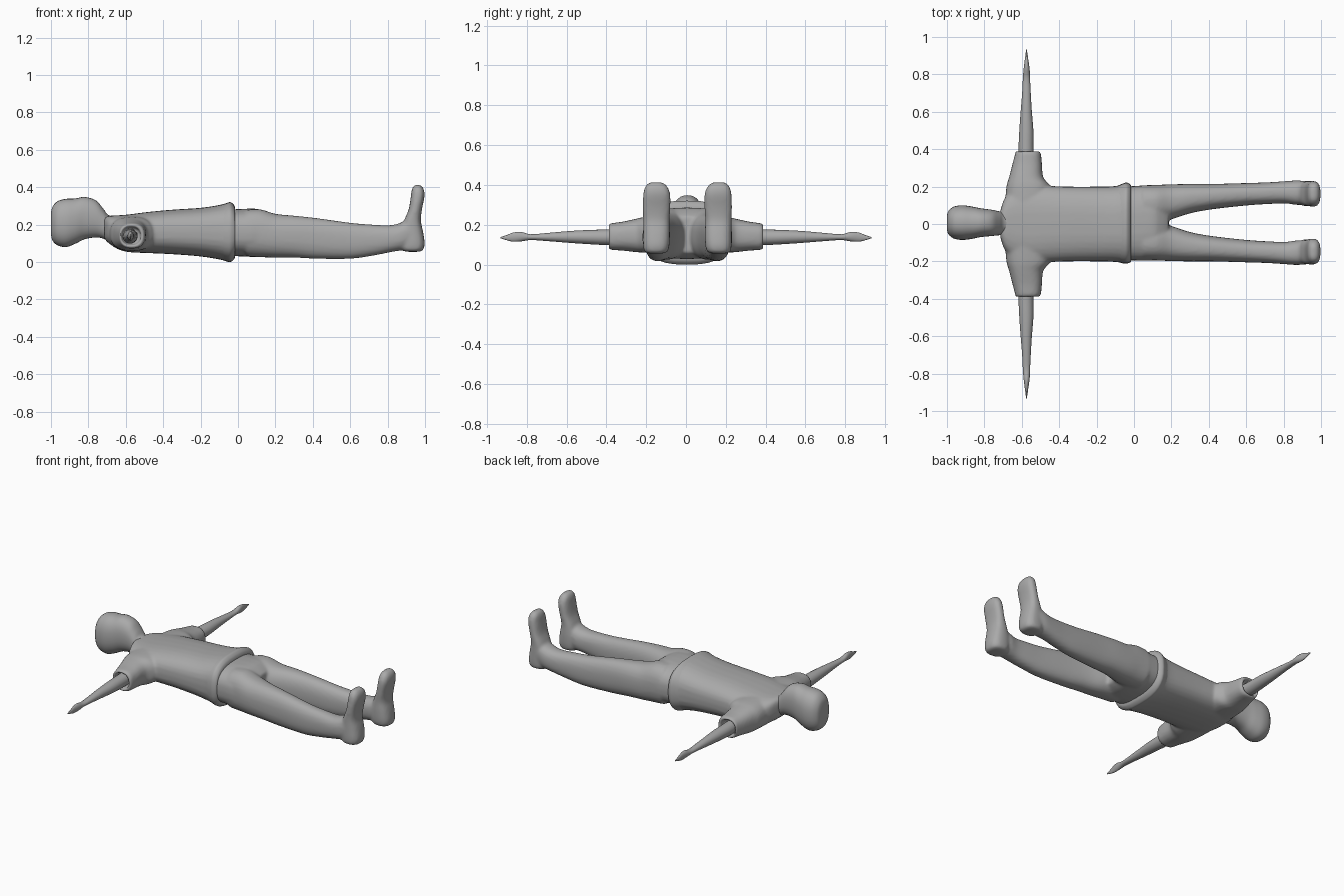
import bpy, bmesh, math
from mathutils import Vector

gray = bpy.data.materials.new("plain gray")
gray.diffuse_color = (0.4, 0.4, 0.4, 1)


def spline(p, steps):
    """Smooth interpolation through the cross-section sizes."""
    out = []
    for i in range(len(p) - 1):
        a, b, c, d = (Vector(p[max(0, min(len(p) - 1, i + k))]) for k in (-1, 0, 1, 2))
        for s in range(steps):
            t = s / steps
            out.append(0.5 * (2 * b + (c - a) * t + (2 * a - 5 * b + 4 * c - d) * t * t
                              + (3 * b - a - 3 * c + d) * t ** 3))
    return out + [Vector(p[-1])]


def loft(name, axis, rings, power=2.3, steps=4, sides=32):
    """Rings are (position, low u, high u, low v, high v); u, v are the other two axes in order."""
    bm = bmesh.new()
    loops = []
    for t, u0, u1, v0, v1 in spline([tuple(r) for r in rings], steps):
        loop = []
        for i in range(sides):
            a = 2 * math.pi * i / sides
            c, s = math.cos(a), math.sin(a)
            u = (u0 + u1) / 2 + (u1 - u0) / 2 * math.copysign(abs(c) ** (2 / power), c)
            v = (v0 + v1) / 2 + (v1 - v0) / 2 * math.copysign(abs(s) ** (2 / power), s)
            co = [u, v]
            co.insert("xyz".index(axis), t)
            loop.append(bm.verts.new(co))
        loops.append(loop)
    for a, b in zip(loops, loops[1:]):
        for i in range(sides):
            j = (i + 1) % sides
            bm.faces.new((a[i], a[j], b[j], b[i]))
    bm.faces.new(loops[0])
    bm.faces.new(loops[-1])
    bmesh.ops.recalc_face_normals(bm, faces=bm.faces)
    me = bpy.data.meshes.new(name)
    bm.to_mesh(me)
    bm.free()
    me.materials.append(gray)
    ob = bpy.data.objects.new(name, me)
    bpy.context.collection.objects.link(ob)
    return ob


def flip(rings, axis):
    """Mirror cross-sections to the other side of y = 0."""
    if axis == "y":
        return [(-t, a, b, c, d) for t, a, b, c, d in rings]
    if axis == "x":
        return [(t, -b, -a, c, d) for t, a, b, c, d in rings]
    return [(t, a, b, -d, -c) for t, a, b, c, d in rings]


def pair(name, axis, rings, **kw):
    return [loft("left_" + name, axis, rings, **kw),
            loft("right_" + name, axis, flip(rings, axis), **kw)]


def select(objs):
    bpy.ops.object.select_all(action='DESELECT')
    for o in objs:
        o.select_set(True)
    bpy.context.view_layer.objects.active = objs[0]


def fuse(objs):
    """Blend overlapping parts into one soft skin."""
    select(objs)
    bpy.ops.object.join()
    ob = objs[0]
    m = ob.modifiers.new("skin", 'REMESH')
    m.mode = 'VOXEL'
    m.voxel_size = 0.009
    m.use_smooth_shade = True
    m = ob.modifiers.new("soften", 'SMOOTH')
    m.factor = 0.5
    m.iterations = 5
    return ob


def smooth(ob, angle=40):
    select([ob])
    bpy.ops.object.shade_smooth_by_angle(angle=math.radians(angle))


# Head and neck, face up
smooth(loft("head", "x", [
    (-1.0, -0.03, 0.045, 0.15, 0.26), (-0.992, -0.055, 0.07, 0.115, 0.295),
    (-0.965, -0.077, 0.092, 0.09, 0.325), (-0.92, -0.085, 0.1, 0.08, 0.338),
    (-0.87, -0.08, 0.094, 0.098, 0.34), (-0.82, -0.07, 0.084, 0.122, 0.348),
    (-0.76, -0.064, 0.076, 0.132, 0.33), (-0.72, -0.06, 0.068, 0.125, 0.285),
    (-0.69, -0.06, 0.066, 0.11, 0.25), (-0.62, -0.07, 0.07, 0.1, 0.235)]))

# Shirt body with short sleeves
torso = loft("shirt", "x", [
    (-0.715, -0.07, 0.07, 0.125, 0.24), (-0.69, -0.14, 0.14, 0.1, 0.247),
    (-0.64, -0.19, 0.19, 0.068, 0.25), (-0.58, -0.21, 0.21, 0.053, 0.255),
    (-0.48, -0.205, 0.205, 0.048, 0.268), (-0.35, -0.2, 0.2, 0.042, 0.28),
    (-0.2, -0.2, 0.2, 0.03, 0.29), (-0.1, -0.203, 0.203, 0.014, 0.305),
    (-0.05, -0.21, 0.215, 0.002, 0.318), (-0.03, -0.21, 0.215, 0.005, 0.315)], power=2.7)
sleeves = pair("sleeve", "y", [
    (0.1, -0.69, -0.44, 0.06, 0.247), (0.2, -0.682, -0.45, 0.06, 0.24),
    (0.25, -0.668, -0.485, 0.062, 0.23), (0.32, -0.65, -0.492, 0.07, 0.215),
    (0.37, -0.637, -0.497, 0.073, 0.208), (0.386, -0.635, -0.503, 0.077, 0.203),
    (0.386, -0.622, -0.52, 0.09, 0.19), (0.35, -0.62, -0.52, 0.095, 0.185)], power=2.5)
fuse([torso] + sleeves)

# Flared hem at the waist
smooth(loft("shirt_hem", "x", [
    (-0.09, -0.202, 0.204, 0.014, 0.303), (-0.06, -0.21, 0.216, 0.003, 0.316),
    (-0.04, -0.212, 0.222, 0.0, 0.32), (-0.022, -0.206, 0.214, 0.014, 0.306),
    (-0.015, -0.2, 0.205, 0.03, 0.29)], power=2.7), 60)

# Trousers and shoes
hips = loft("trousers", "x", [
    (-0.05, -0.195, 0.2, 0.035, 0.28), (0.0, -0.195, 0.203, 0.031, 0.283),
    (0.1, -0.195, 0.207, 0.028, 0.285), (0.15, -0.17, 0.185, 0.04, 0.265),
    (0.185, -0.11, 0.12, 0.06, 0.24)], power=2.7)
leg = [(0.05, 0.0, 0.2, 0.03, 0.28), (0.12, 0.003, 0.202, 0.026, 0.282),
       (0.2, 0.018, 0.205, 0.024, 0.258), (0.3, 0.05, 0.207, 0.024, 0.248),
       (0.42, 0.072, 0.207, 0.018, 0.235), (0.6, 0.092, 0.212, 0.018, 0.21),
       (0.72, 0.1, 0.216, 0.034, 0.2), (0.81, 0.103, 0.222, 0.052, 0.197),
       (0.87, 0.095, 0.226, 0.062, 0.21), (0.92, 0.1, 0.222, 0.07, 0.24)]
shoe = [(0.055, 0.9, 0.97, 0.125, 0.19), (0.065, 0.875, 0.99, 0.1, 0.215),
        (0.1, 0.865, 0.998, 0.09, 0.222), (0.16, 0.87, 0.99, 0.088, 0.222),
        (0.22, 0.887, 0.978, 0.09, 0.222), (0.28, 0.912, 0.983, 0.086, 0.224),
        (0.35, 0.924, 0.997, 0.086, 0.222), (0.39, 0.93, 0.993, 0.1, 0.212),
        (0.413, 0.945, 0.975, 0.125, 0.19)]
legs = pair("leg", "x", leg, power=2.4) + pair("shoe", "z", shoe, power=2.6)
for part in legs:
    part.location.y = 0.007
fuse([hips] + legs)

# Bare arms tapering to flat pointed hands
for arm in pair("arm", "y", [
        (0.3, -0.612, -0.535, 0.1, 0.18), (0.4, -0.617, -0.537, 0.098, 0.176),
        (0.5, -0.613, -0.538, 0.103, 0.173), (0.6, -0.606, -0.546, 0.11, 0.167),
        (0.7, -0.598, -0.552, 0.118, 0.158), (0.78, -0.594, -0.556, 0.123, 0.152),
        (0.83, -0.59, -0.558, 0.116, 0.164), (0.87, -0.585, -0.564, 0.115, 0.16),
        (0.9, -0.581, -0.568, 0.122, 0.148), (0.932, -0.577, -0.573, 0.132, 0.138)],
        power=2, sides=20, steps=3):
    smooth(arm)
